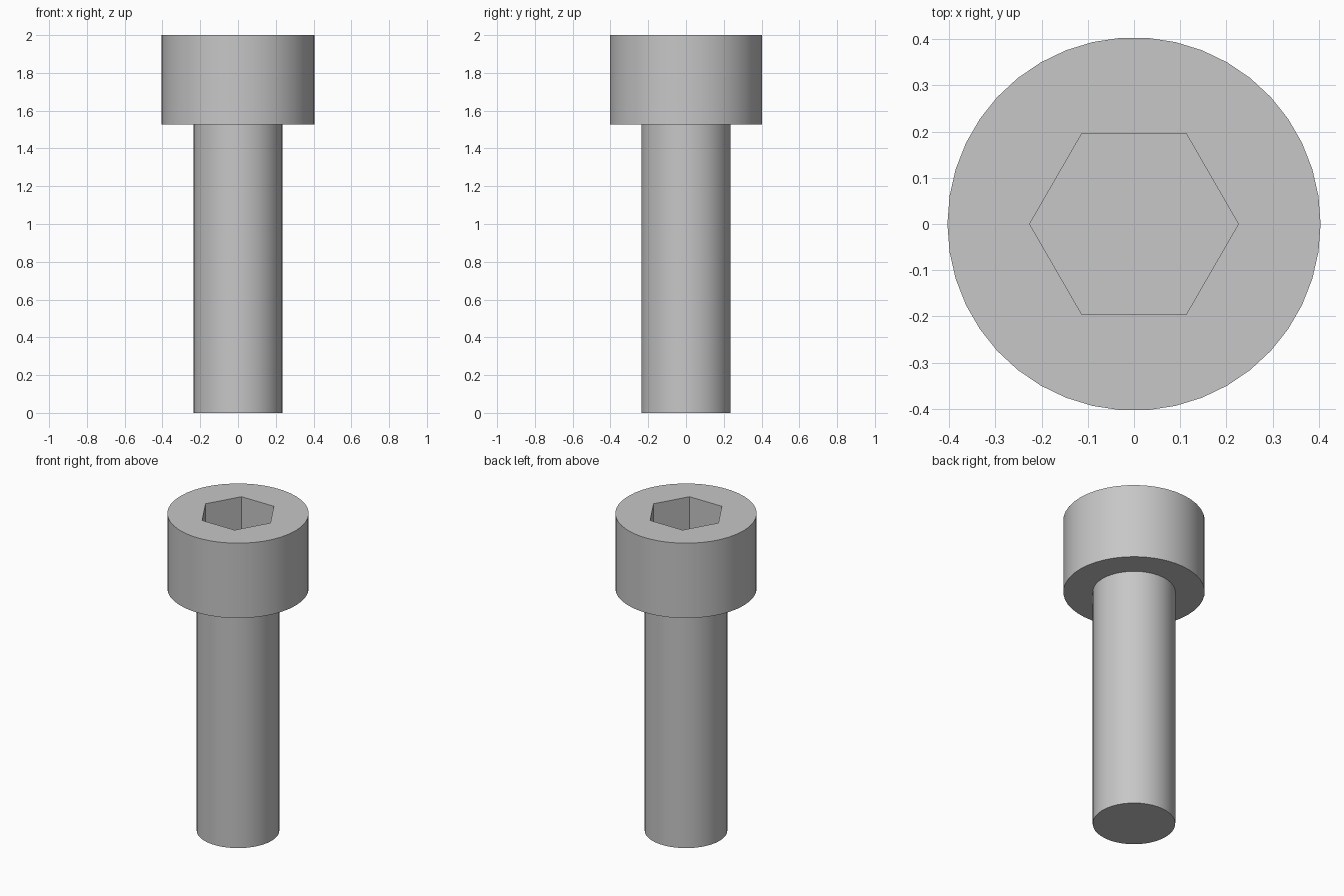
import bpy, bmesh, math

cube = bpy.data.objects.get("Cube")
if cube:
    bpy.data.objects.remove(cube, do_unlink=True)

SIDES = 42
HEAD_R, SHANK_R, HEX_R = 0.404, 0.236, 0.226
TOP, HEAD_BASE, SOCKET_FLOOR = 2.0, 1.528, 1.764

# Single steel colour
steel = bpy.data.materials.new("grey steel")
steel.use_nodes = True
colour = (0.57, 0.57, 0.57, 1)
steel.diffuse_color = colour
steel.node_tree.nodes["Principled BSDF"].inputs["Base Color"].default_value = colour


def ring(bm, radius, z, hexagon=False):
    """Ring of vertices on a circle or on a hexagon with corners along x."""
    verts = []
    for i in range(SIDES):
        a = math.tau * i / SIDES
        r = radius
        if hexagon:
            sector = math.tau / 6
            r *= math.cos(sector / 2) / math.cos(a % sector - sector / 2)
        verts.append(bm.verts.new((r * math.cos(a), r * math.sin(a), z)))
    return verts


# Bolt: shank, head and hexagonal socket as one continuous surface
bm = bmesh.new()
rings = [
    ring(bm, SHANK_R, 0),
    ring(bm, SHANK_R, HEAD_BASE),
    ring(bm, HEAD_R, HEAD_BASE),
    ring(bm, HEAD_R, TOP),
    ring(bm, HEX_R, TOP, True),
    ring(bm, HEX_R, SOCKET_FLOOR, True),
]
for low, high in zip(rings, rings[1:]):
    for i in range(SIDES):
        j = (i + 1) % SIDES
        bm.faces.new((low[i], low[j], high[j], high[i]))
bm.faces.new(rings[0][::-1])
bm.faces.new(rings[-1])
bmesh.ops.recalc_face_normals(bm, faces=bm.faces)

mesh = bpy.data.meshes.new("socket_head_bolt")
bm.to_mesh(mesh)
bm.free()
mesh.materials.append(steel)
bolt = bpy.data.objects.new("socket_head_bolt", mesh)
bpy.context.collection.objects.link(bolt)

# Smooth round walls, sharp rims and socket corners
bpy.ops.object.select_all(action="DESELECT")
bolt.select_set(True)
bpy.context.view_layer.objects.active = bolt
bpy.ops.object.shade_smooth_by_angle(angle=math.radians(30))
